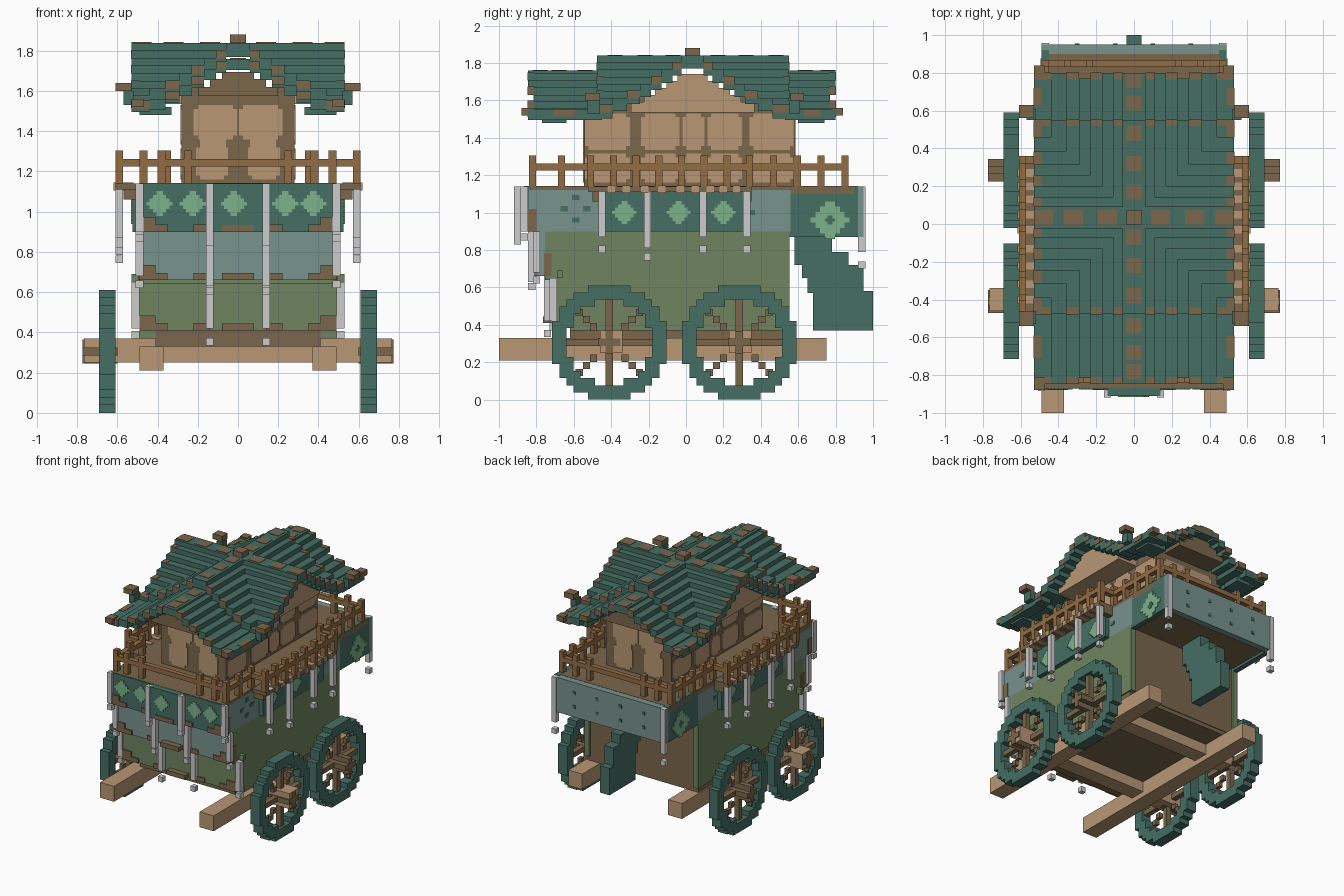
import bpy, bmesh, math
from mathutils import Matrix, Vector

if "Cube" in bpy.data.objects:
    bpy.data.objects.remove(bpy.data.objects["Cube"])

U = 0.0382  # one block


def material(name, hexa):
    rgb = [int(hexa[i:i + 2], 16) / 255 for i in (0, 2, 4)]
    lin = [c / 12.92 if c < 0.04045 else ((c + 0.055) / 1.055) ** 2.4 for c in rgb] + [1]
    m = bpy.data.materials.new(name)
    m.use_nodes = True
    m.diffuse_color = lin
    m.node_tree.nodes["Principled BSDF"].inputs["Base Color"].default_value = lin
    return m


TEAL = material("dark teal", "466E63")
PALE = material("pale teal", "78938D")
OLIVE = material("olive green", "708560")
TAN = material("tan wood", "B89775")
BROWN = material("brown wood", "7B674C")
RAIL = material("orange wood", "926C44")
GREY = material("silver", "CCCCCC")
GREEN = material("light green", "7DB28A")


def boxes(name, mat, items, mirror=False):
    """One object made of boxes (x0, x1, y0, y1, z0, z1), optionally mirrored in x."""
    if mirror:
        items = items + [(-b, -a, *r) for a, b, *r in items]
    bm = bmesh.new()
    for x0, x1, y0, y1, z0, z1 in items:
        size = Matrix.Diagonal((x1 - x0, y1 - y0, z1 - z0, 1))
        mid = Matrix.Translation(((x0 + x1) / 2, (y0 + y1) / 2, (z0 + z1) / 2))
        bmesh.ops.create_cube(bm, size=1, matrix=mid @ size)
    me = bpy.data.meshes.new(name)
    bm.to_mesh(me)
    bm.free()
    me.materials.append(mat)
    ob = bpy.data.objects.new(name, me)
    bpy.context.collection.objects.link(ob)
    return ob


def diamond(c, z, r, plane, rows=7):
    """Stepped diamond plate; plane is (axis, near, far)."""
    axis, a, b = plane
    out, h = [], 2 * r / rows
    for i in range(rows):
        w = r * (1.05 - abs(i - rows // 2) / (rows // 2 + 0.8))
        z0 = z - r + i * h
        out.append((c - w, c + w, a, b, z0, z0 + h) if axis == "y"
                   else (a, b, c - w, c + w, z0, z0 + h))
    return out


# Chassis: long beams, axles, floor edge
boxes("chassis_beams", TAN, [(0.37, 0.49, -1, 0.75, 0.21, 0.33)], True)
boxes("axles", TAN, [(-0.765, 0.765, -0.46, -0.34, 0.25, 0.37),
                     (-0.61, 0.61, 0.23, 0.35, 0.25, 0.37)])
boxes("body_base", BROWN, [(-0.41, 0.41, -0.62, 0.53, 0.33, 0.41),
                           (-0.48, 0.48, -0.45, 0.53, 0.33, 0.38)])

# Wheels: stepped rims with cross spokes and hub
rim, spokes, hubs = [], [], []
for cy in (-0.41, 0.285):
    cz = 8 * U
    for j in range(16):
        cells = [i for i in range(16) if 5.9 < math.hypot(i - 7.5, j - 7.5) < 8.1]
        start = cells[0]
        for n, i in enumerate(cells):
            if n + 1 == len(cells) or cells[n + 1] != i + 1:
                rim.append((0.61, 0.69, cy + (start - 8) * U, cy + (i - 7) * U, j * U, (j + 1) * U))
                start = cells[n + 1] if n + 1 < len(cells) else 0
    spokes += [(0.63, 0.67, cy - U / 2, cy + U / 2, 0.06, 0.55),
               (0.63, 0.67, cy - 0.24, cy + 0.24, cz - U / 2, cz + U / 2)]
    for sy in (-1, 1):
        for sz in (-1, 1):
            for k in (2.2, 3.2, 4.2):
                y, z = cy + sy * k * U, cz + sz * k * U
                spokes.append((0.635, 0.665, y - U / 2, y + U / 2, z - U / 2, z + U / 2))
    hubs += [(0.60, 0.772, cy - 0.02, cy + 0.02, cz - 0.06, cz + 0.06),
             (0.60, 0.772, cy - 0.06, cy + 0.06, cz - 0.02, cz + 0.02)]
boxes("wheel_rims", TEAL, rim, True)
boxes("wheel_spokes", BROWN, spokes, True)
boxes("wheel_hubs", BROWN, hubs, True)

# Body with stepped front cloth tiers
boxes("body", OLIVE, [(-0.49, 0.49, -0.62, 0.52, 0.37, 0.9),
                      (-0.49, 0.49, -0.69, -0.6, 0.41, 0.66),
                      (-0.49, 0.49, -0.755, -0.6, 0.64, 0.9),
                      (-0.53, -0.49, -0.69, -0.66, 0.65, 0.69),
                      (0.49, 0.53, -0.69, -0.66, 0.65, 0.69)])
boxes("back_wall", BROWN, [(-0.46, 0.46, 0.515, 0.535, 0.36, 0.9)])
boxes("back_corner_posts", OLIVE, [(0.45, 0.49, 0.51, 0.553, 0.37, 0.9)], True)
boxes("front_middle_cloth", PALE, [(-0.49, 0.49, -0.80, -0.75, 0.66, 0.91)])
boxes("front_lower_cloth", OLIVE, [(-0.49, 0.49, -0.72, -0.68, 0.41, 0.67)])
boxes("upper_band", PALE, [(-0.49, 0.49, -0.84, 0.56, 0.9, 1.12)])
boxes("front_upper_cloth", TEAL, [(-0.49, 0.49, -0.87, -0.83, 0.9, 1.14),
                                  (-0.14, 0.14, -0.91, -0.86, 0.9, 1.14)])
fringe = []
for y, z in ((-0.88, 0.9), (-0.81, 0.66), (-0.73, 0.41)):
    for x, w in ((0.45, 0.04), (0.41, 0.06), (0.18, 0.04)):
        fringe.append((x - w, x + w, y, y + 0.02, z, z + (0.075 if x == 0.45 else 0.036)))
    fringe.append((0.0, 0.08, y - 0.035, y + 0.02, z, z + 0.035))
boxes("cloth_fringe", BROWN, fringe, True)
boxes("front_diamonds", GREEN,
      [b for x in (-0.39, -0.225, 0.235, 0.375) for b in diamond(x, 1.04, 0.062, ("y", -0.876, -0.868))]
      + diamond(-0.02, 1.04, 0.062, ("y", -0.916, -0.908)))

# Side banners
boxes("side_banners", TEAL, [(0.485, 0.525, -0.44, 0.31, 0.9, 1.14)], True)
boxes("side_banner_diamonds", GREEN,
      [b for y in (-0.33, -0.04, 0.2) for b in diamond(y, 1.0, 0.062, ("x", 0.523, 0.531))], True)
boxes("side_band_dots", TEAL, [(0.488, 0.494, y - 0.02, y + 0.02, z - 0.014, z + 0.014)
                               for y, z in ((-0.59, 1.08), (-0.59, 0.96), (-0.65, 1.02), (-0.53, 1.02), (0.35, 1.0))], True)
boxes("side_banner_tabs", TAN, [(0.52, 0.618, y - 0.02, y + 0.02, 1.105, 1.145)
                                for y in (-0.4, -0.32, -0.22, -0.13, -0.03, 0.05, 0.13, 0.2, 0.27)], True)
boxes("side_brackets", BROWN, [(0.49, 0.57, -0.5, -0.46, 1.06, 1.14),
                               (0.49, 0.57, 0.31, 0.35, 1.06, 1.14),
                               (0.47, 0.495, -0.845, -0.80, 0.9, 1.02),
                               (0.47, 0.495, -0.76, -0.72, 0.66, 0.78)], True)

# Balcony floor and rear overhang
boxes("balcony_floor", BROWN, [(-0.49, 0.49, -0.865, 0.9, 1.10, 1.142),
                               (-0.61, 0.61, -0.52, 0.35, 1.11, 1.14)])
boxes("rear_overhang_sides", TEAL, [(0.45, 0.49, 0.55, 0.92, 0.87, 1.143)], True)
boxes("rear_overhang_back", PALE, [(-0.49, 0.49, 0.90, 0.95, 0.87, 1.14)])
boxes("rear_overhang_bottom", BROWN, [(-0.46, 0.46, 0.52, 0.91, 0.89, 0.93)])
boxes("rear_diamonds", GREEN, diamond(0.77, 0.96, 0.1, ("x", 0.488, 0.495)), True)
boxes("rear_diamond_centers", TEAL, diamond(0.77, 0.96, 0.025, ("x", 0.49, 0.498), 3), True)
boxes("rear_studs", TEAL, [(x - 0.012, x + 0.012, 0.948, 0.955, z - 0.012, z + 0.012)
                           for x in (-0.3, -0.1, 0.1, 0.3) for z in (0.95, 1.06)])
boxes("rear_fin", TEAL, [(-0.04, 0.04, 0.58, 0.78, 0.72, 0.88), (-0.04, 0.04, 0.62, 0.87, 0.65, 0.79),
                         (-0.04, 0.04, 0.65, 0.95, 0.57, 0.72), (-0.04, 0.04, 0.68, 1.0, 0.37, 0.58)])

# Hanging silver strips, each with a bead below
strips = []


def strip(x, y, z0, z1, bead):
    s = U / 2
    strips.extend([(x - s, x + s, y - s, y + s, z0, z1), (x - s, x + s, y - s, y + s, bead, bead + U)])


for y, z0, z1, bead in ((-0.90, 0.87, 1.14, 0.83), (-0.825, 0.63, 0.9, 0.585), (-0.74, 0.42, 0.66, 0.335)):
    strip(0.14, y, z0, z1, bead)
strip(0.51, -0.71, 0.42, 0.65, 0.37)
strip(0.49, -0.865, 0.9, 1.14, 0.85)
strip(0.49, -0.80, 0.68, 0.9, 0.62)
for y, z0, bead in ((-0.45, 0.87, 0.785), (-0.205, 0.81, 0.745), (0.09, 0.87, 0.785), (0.325, 0.87, 0.785)):
    strip(0.59, y, z0, 1.14, bead)
strip(0.47, 0.94, 0.79, 1.14, 0.70)
boxes("hanging_strips", GREY, strips, True)

# Railing: stepped outline followed by rails and posts
path = [(0, -0.82), (0.25, -0.82), (0.38, -0.82), (0.47, -0.82), (0.47, -0.51), (0.59, -0.51),
        (0.59, 0.34), (0.47, 0.34), (0.47, 0.85), (0, 0.85)]
rails = []
for a, b in zip(path, path[1:]):
    lo, hi = [min(p) for p in zip(a, b)], [max(p) for p in zip(a, b)]
    s = U / 2
    rails.append((lo[0] - s, hi[0] + s, lo[1] - s, hi[1] + s, 1.225, 1.262))
    n = max(1, round((Vector(b) - Vector(a)).length / 0.13)) if a[0] else 1
    for i in range(n):
        x, y = Vector(a).lerp(Vector(b), (i + 1) / n)
        if x > 0.2:
            rails.append((x - s, x + s, y - s, y + s, 1.14, 1.305))
boxes("railing", RAIL, rails, True)

# Cabin with framed panes
boxes("cabin", BROWN, [(-0.28, 0.28, -0.545, 0.58, 1.14, 1.62)])


def pane(lo, hi, z0, z1, plane):
    """Pane with notched corners, as two crossing plates."""
    axis, a, b = plane
    c = 0.02
    rects = [(lo + c, hi - c, z0, z1), (lo, hi, z0 + c, z1 - c)]
    return [(p, q, a, b, r, s) if axis == "y" else (a, b, p, q, r, s) for p, q, r, s in rects]


side = ("x", 0.276, 0.286)
panes = []
for lo, hi in ((-0.54, -0.30), (-0.24, -0.035), (-0.02, 0.10), (0.115, 0.30), (0.34, 0.575)):
    panes += pane(lo, hi, 1.335, 1.53, side) + pane(lo, hi, 1.16, 1.315, side)
for plane in (("y", -0.551, -0.542), ("y", 0.577, 0.586)):
    panes += pane(0.005, 0.22, 1.36, 1.53, plane) + pane(0.05, 0.21, 1.16, 1.34, plane)
    panes += pane(0.06, 0.19, 1.30, 1.40, plane)
boxes("cabin_panes", TAN, panes, True)

# Roof: crossed stepped gables plus lower front and back gables
YC = 0.035
edges = [0, 0.06, 0.11, 0.17, 0.23, 0.29, 0.36, 0.44, 0.53]
tops = [1.84 - 0.038 * k for k in range(8)]
low = [1.76, 1.745, 1.71, 1.67, 1.63, 1.595, 1.56, 1.55]
main, ends = [], []
for k in range(8):
    a, b, t, q = edges[k], edges[k + 1], tops[k], low[k]
    main += [(a, b, -0.475, YC - a * 0.97, t - 0.07, t), (a, b, YC + a * 0.97, 0.55, t - 0.07, t)]
    for s in (-1, 1):
        y = sorted((YC + s * a * 0.97, YC + s * b * 0.97))
        main.append((a, 0.53, *y, t - 0.07, t))
    cut = 0.03 if k in (3, 4, 5) else 0
    ends += [(a, b, -0.845 + cut, -0.45, q - 0.055, q), (a, b, 0.53, 0.80 - cut, q - 0.055, q)]
main += [(0.52, 0.57, -0.53, -0.46, 1.53, 1.60), (0.52, 0.57, 0.55, 0.61, 1.53, 1.60)]
ends += [(0.33, 0.49, -0.77, -0.64, 1.48, 1.52), (0.33, 0.49, 0.60, 0.74, 1.48, 1.52)]
boxes("main_roof", TEAL, main, True)
boxes("end_roofs", TEAL, ends, True)

# Gable infill under the steps
front_fill, side_fill = [], []
for k in range(1, 6):
    w, z = edges[k + 1] - 0.03, low[k] - 0.05
    if k < 4:
        front_fill += [(-w, w, -0.78, -0.55, z - 0.045, z), (-w, w, 0.57, 0.74, z - 0.045, z)]
    side_fill.append((0.25, 0.45, YC - w, YC + w, tops[k] - 0.115, tops[k] - 0.06))
boxes("front_gable_walls", BROWN, front_fill)
boxes("side_gable_walls", TAN, side_fill, True)

# Brown trim: ridge pieces, edge dashes, corner curls, finial
trim = [(-0.04, 0.04, y, y + 0.08, 1.78, 1.843) for y in (-0.42, -0.26, -0.11, 0.13, 0.28, 0.44)]
trim += [(-0.04, 0.04, y, y + 0.08, 1.71, 1.763) for y in (-0.82, -0.72, -0.58, 0.60, 0.72)]
for x in (0.09, 0.27, 0.43):
    for s in (1, -1):
        trim.append((*sorted((s * x, s * (x + 0.1))), YC - 0.04, YC + 0.04, 1.78, 1.843))
for k in (1, 3, 5, 7):
    a, b = edges[k], edges[k + 1]
    for s in (1, -1):
        x = sorted((s * a, s * b))
        trim += [(*x, -0.478, -0.44, tops[k] - 0.04, tops[k] + 0.003),
                 (*x, 0.52, 0.553, tops[k] - 0.04, tops[k] + 0.003),
                 (*x, -0.848, -0.81, low[k] - 0.04, low[k] + 0.003),
                 (*x, 0.765, 0.803, low[k] - 0.04, low[k] + 0.003)]
        for sy in (1, -1):
            y = sorted((YC + sy * a * 0.97, YC + sy * b * 0.97))
            trim.append((*sorted((s * 0.49, s * 0.533)), *y, tops[k] - 0.04, tops[k] + 0.003))
boxes("roof_trim", BROWN, trim)
boxes("eave_curls", BROWN, [(0.53, 0.61, -0.54, -0.46, 1.60, 1.64), (0.53, 0.61, 0.56, 0.63, 1.60, 1.64),
                            (0.47, 0.53, -0.88, -0.81, 1.52, 1.56), (0.47, 0.53, 0.78, 0.84, 1.52, 1.56),
                            (0.49, 0.533, -0.71, -0.59, 1.515, 1.553), (0.49, 0.533, 0.63, 0.72, 1.515, 1.553)], True)
boxes("roof_finial", BROWN, [(-0.04, 0.04, YC - 0.04, YC + 0.04, 1.80, 1.88)])
